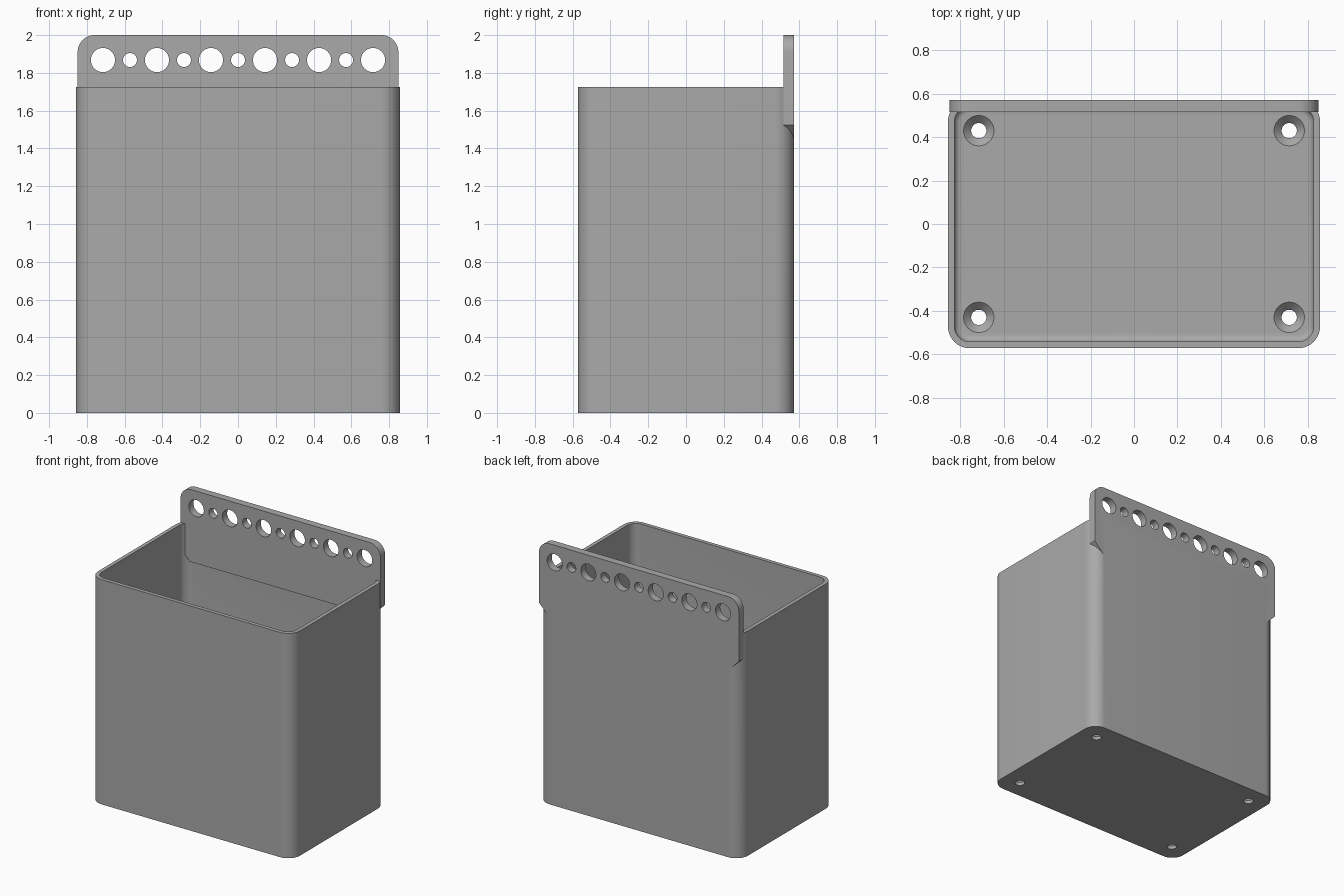
import bpy, bmesh, math
from mathutils import Matrix

HALF_X, HALF_Y, RIM_Z = 0.857, 0.572, 1.725
WALL, FLOOR, CORNER = 0.03, 0.06, 0.1
PLATE_X, PLATE_FRONT, PLATE_LOW, PLATE_TOP = 0.849, 0.515, 1.445, 2.0

cube = bpy.data.objects.get("Cube")
if cube:
    bpy.data.objects.remove(cube, do_unlink=True)

grey = bpy.data.materials.new("plain grey")
grey.use_nodes = True
grey.diffuse_color = (0.4, 0.4, 0.4, 1)
grey.node_tree.nodes["Principled BSDF"].inputs["Base Color"].default_value = grey.diffuse_color


def finish(name, bm, helper=False):
    bmesh.ops.recalc_face_normals(bm, faces=bm.faces[:])
    mesh = bpy.data.meshes.new(name)
    bm.to_mesh(mesh)
    bm.free()
    mesh.materials.append(grey)
    obj = bpy.data.objects.new(name, mesh)
    bpy.context.collection.objects.link(obj)
    obj.hide_render = helper
    return obj


def rounded_block(name, hx, hy, z0, z1, radius, base_fillet=0, helper=False):
    bm = bmesh.new()
    bmesh.ops.create_cube(bm, size=2, matrix=Matrix.Translation((0, 0, (z0 + z1) / 2))
                          @ Matrix.Diagonal((hx, hy, (z1 - z0) / 2, 1)))
    upright = [e for e in bm.edges if abs(e.verts[0].co.z - e.verts[1].co.z) > 0.01]
    bmesh.ops.bevel(bm, geom=upright, offset=radius, segments=10, profile=0.5, affect='EDGES')
    if base_fillet:
        base = [e for e in bm.edges if all(v.co.z < z0 + 0.001 for v in e.verts)]
        bmesh.ops.bevel(bm, geom=base, offset=base_fillet, segments=5, profile=0.5, affect='EDGES')
    return finish(name, bm, helper)


def add_cone(bm, r1, r2, depth, matrix):
    bmesh.ops.create_cone(bm, cap_ends=True, segments=40, radius1=r1, radius2=r2,
                          depth=depth, matrix=matrix)


def apply_boolean(obj, cutter, operation='DIFFERENCE'):
    mod = obj.modifiers.new("boolean", 'BOOLEAN')
    mod.operation, mod.solver, mod.object = operation, 'EXACT', cutter
    bpy.ops.object.select_all(action='DESELECT')
    bpy.context.view_layer.objects.active = obj
    obj.select_set(True)
    bpy.ops.object.modifier_apply(modifier=mod.name)
    bpy.data.objects.remove(cutter, do_unlink=True)


# Hollow bin with rounded corners and a fillet around the floor
bin_body = rounded_block("bin_body", HALF_X, HALF_Y, 0, RIM_Z, CORNER)
apply_boolean(bin_body, rounded_block("cavity_cutter", HALF_X - WALL, HALF_Y - WALL, FLOOR,
                                      RIM_Z + 0.3, CORNER - WALL, 0.03, True))

# Hanging plate: rounded top corners, chamfered bottom corners
bm = bmesh.new()
r, chamfer = 0.09, 0.08
right = [(PLATE_X - chamfer, PLATE_LOW), (PLATE_X, PLATE_LOW + chamfer)]
for i in range(13):
    a = math.pi / 2 * i / 12
    right.append((PLATE_X - r + r * math.cos(a), PLATE_TOP - r + r * math.sin(a)))
outline = right + [(-x, z) for x, z in reversed(right)]
face = bm.faces.new([bm.verts.new((x, PLATE_FRONT, z)) for x, z in outline])
moved = bmesh.ops.extrude_face_region(bm, geom=[face])["geom"]
bmesh.ops.translate(bm, verts=[v for v in moved if isinstance(v, bmesh.types.BMVert)],
                    vec=(0, HALF_Y - PLATE_FRONT, 0))
plate = finish("hanging_plate", bm)
apply_boolean(bin_body, plate, 'UNION')

# Row of alternating large and small holes through the plate
bm = bmesh.new()
for i in range(-5, 6):
    radius = 0.064 if i % 2 else 0.037
    add_cone(bm, radius, radius, 0.3, Matrix.Translation((i * 0.143, 0.545, 1.868))
             @ Matrix.Rotation(math.pi / 2, 4, 'X'))
apply_boolean(bin_body, finish("plate_hole_cutter", bm, True))

# Countersunk screw holes in the floor
for part in ("drill", "countersink"):
    bm = bmesh.new()
    for x in (-0.715, 0.715):
        for y in (-0.43, 0.43):
            if part == "drill":
                add_cone(bm, 0.035, 0.035, 0.4, Matrix.Translation((x, y, 0)))
            else:
                add_cone(bm, 0.03, 0.08, 0.05, Matrix.Translation((x, y, FLOOR - 0.015)))
    apply_boolean(bin_body, finish(part + "_cutter", bm, True))

bpy.ops.object.select_all(action='DESELECT')
bin_body.select_set(True)
bpy.context.view_layer.objects.active = bin_body
bpy.ops.object.shade_smooth_by_angle(angle=math.radians(30))
